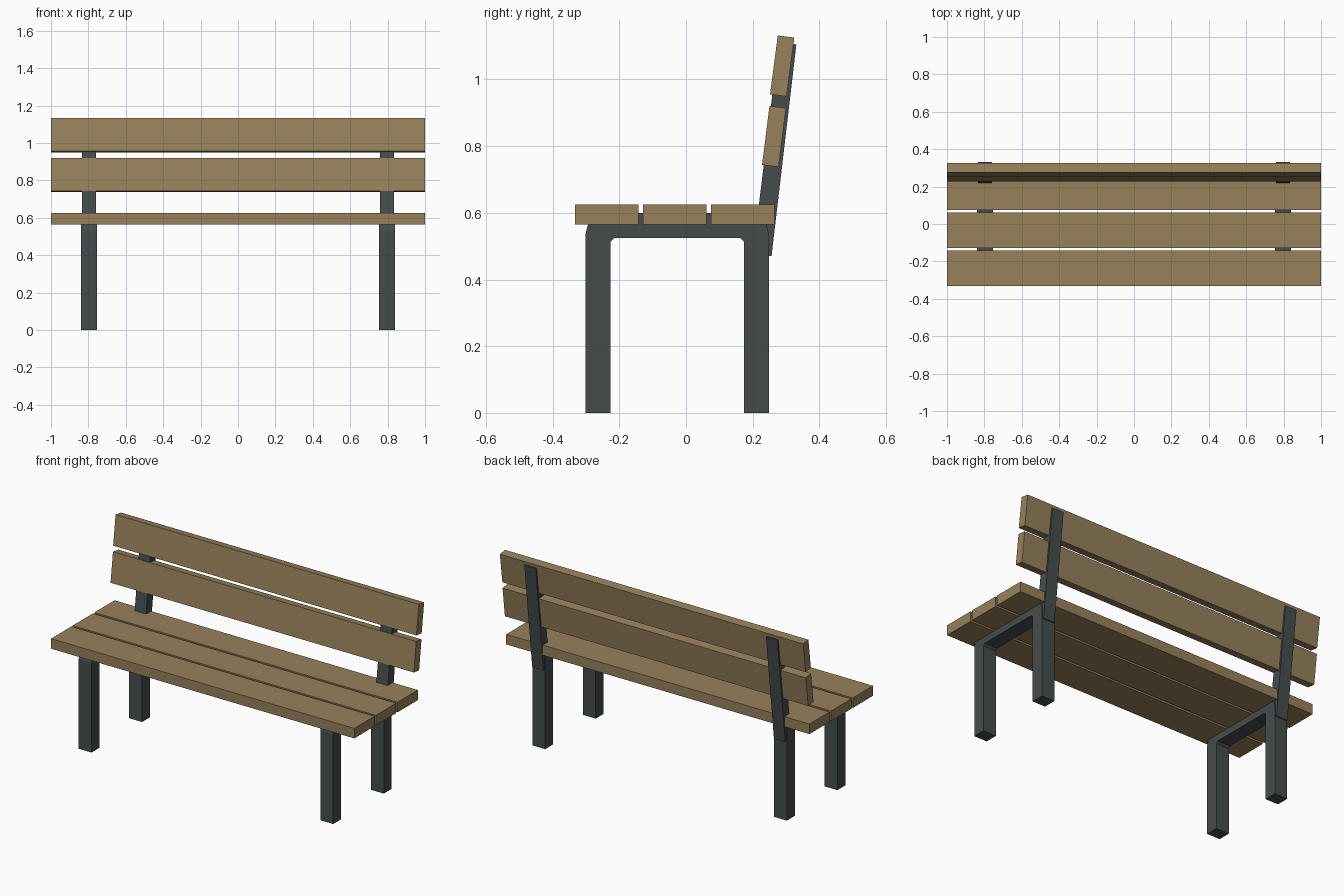
import bpy, bmesh
from math import radians, sin, cos, pi
from mathutils import Matrix

if "Cube" in bpy.data.objects:
    bpy.data.objects.remove(bpy.data.objects["Cube"])


def material(name, color):
    m = bpy.data.materials.new(name)
    m.diffuse_color = (*color, 1)
    m.use_nodes = True
    m.node_tree.nodes["Principled BSDF"].inputs["Base Color"].default_value = m.diffuse_color
    return m


WOOD = material("wood", (0.31, 0.22, 0.105))
METAL = material("dark_metal", (0.06, 0.073, 0.073))


def finish(name, bm, mat):
    bmesh.ops.recalc_face_normals(bm, faces=bm.faces)
    mesh = bpy.data.meshes.new(name)
    bm.to_mesh(mesh)
    bm.free()
    mesh.materials.append(mat)
    obj = bpy.data.objects.new(name, mesh)
    bpy.context.collection.objects.link(obj)
    return obj


def plank(name, y, z, depth, height, lean=0.0):
    bm = bmesh.new()
    bmesh.ops.create_cube(bm, size=1, matrix=Matrix.Translation((0, y, z))
                          @ Matrix.Rotation(-radians(lean), 4, 'X')
                          @ Matrix.Diagonal((2, depth, height, 1)))
    finish(name, bm, WOOD)


def extrude_x(name, profile, x, width, mat):
    """Extrude a (y, z) outline along x, centred on x."""
    bm = bmesh.new()
    face = bm.faces.new([bm.verts.new((x - width / 2, y, z)) for y, z in profile])
    side = bmesh.ops.extrude_face_region(bm, geom=[face])["geom"]
    bmesh.ops.translate(bm, vec=(width, 0, 0),
                        verts=[v for v in side if isinstance(v, bmesh.types.BMVert)])
    finish(name, bm, mat)


# Seat slats
for i, y in enumerate((-0.2375, -0.0335, 0.1705)):
    plank(f"seat_slat_{i + 1}", y, 0.595, 0.19, 0.06)

# Leaning backrest slats
plank("lower_back_slat", 0.264, 0.829, 0.05, 0.178, 7.2)
plank("upper_back_slat", 0.2885, 1.0405, 0.05, 0.178, 7.5)

# Leg frame outline: an upside-down U with rounded outer corners
Y0, Y1, LEG, TOP, UNDER, R, C = -0.302, 0.249, 0.075, 0.60, 0.525, 0.065, 0.012
arc = [k * pi / 6 for k in range(4)]
frame = [(Y0, 0)]
frame += [(Y0 + R - R * cos(a), TOP - R + R * sin(a)) for a in arc]
frame += [(Y1 - R + R * sin(a), TOP - R + R * cos(a)) for a in arc]
frame += [(Y1, 0), (Y1 - LEG, 0), (Y1 - LEG, UNDER - C), (Y1 - LEG - C, UNDER),
          (Y0 + LEG + C, UNDER), (Y0 + LEG, UNDER - C), (Y0 + LEG, 0)]

# Backrest support outline
support = [(0.2565, 0.47), (0.331, 1.105), (0.278, 1.111), (0.2005, 0.476)]

for side, x in (("left", -0.797), ("right", 0.797)):
    extrude_x(f"{side}_leg_frame", frame, x, 0.085, METAL)
    extrude_x(f"{side}_back_support", support, x, 0.075, METAL)
